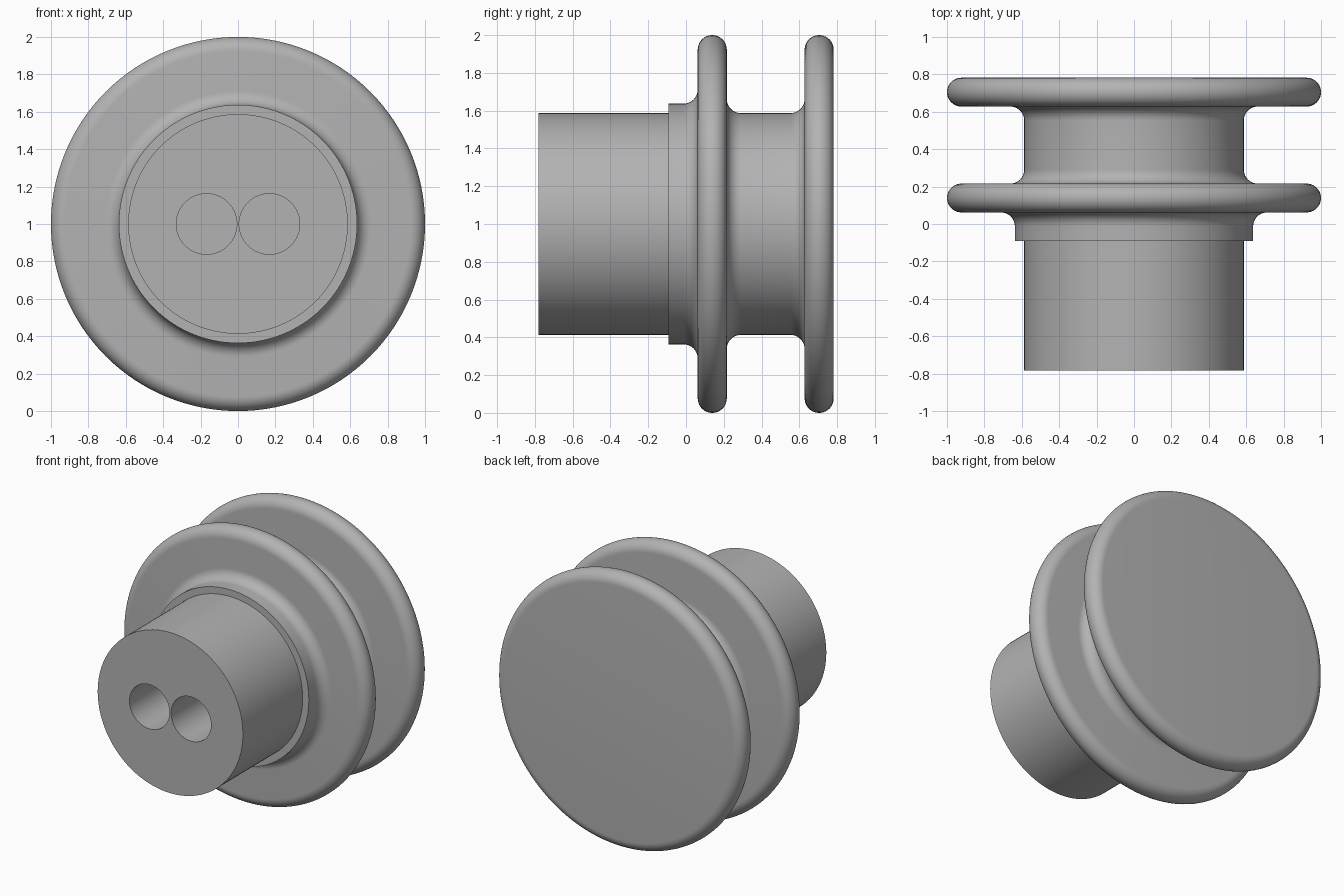
import bpy
import bmesh
import math
from mathutils import Matrix, Vector

cube = bpy.data.objects.get("Cube")
if cube:
    bpy.data.objects.remove(cube, do_unlink=True)

SEGMENTS = 128
FRONT, BACK = -0.782, 0.782
BARREL, COLLAR, RIM = 0.587, 0.637, 1.0
FLANGE = 0.154          # flange thickness
EDGE = FLANGE / 2       # full round on the flange rim
FILLET = 0.075

grey = bpy.data.materials.new("plain grey")
grey.use_nodes = True
grey.diffuse_color = (0.45, 0.45, 0.45, 1)
grey.node_tree.nodes["Principled BSDF"].inputs["Base Color"].default_value = grey.diffuse_color


def arc(y, r, radius, start, end, steps=10):
    """Points (y, r) on an arc, angles in degrees measured from +y."""
    angles = [math.radians(start + (end - start) * i / steps) for i in range(steps + 1)]
    return [(y + radius * math.cos(a), r + radius * math.sin(a)) for a in angles]


def flange_rim(y):
    return arc(y + EDGE, RIM - EDGE, EDGE, 180, 0, 20)


def fillet_up(y, r):
    """Concave curve from a cylinder up into the flange face at y."""
    return arc(y - FILLET, r + FILLET, FILLET, 270, 360)


def fillet_down(y, r):
    """Concave curve from the flange face at y down to a cylinder."""
    return arc(y + FILLET, r + FILLET, FILLET, 180, 270)


def make_object(name, bm):
    mesh = bpy.data.meshes.new(name)
    bmesh.ops.recalc_face_normals(bm, faces=bm.faces)
    bm.to_mesh(mesh)
    bm.free()
    mesh.materials.append(grey)
    obj = bpy.data.objects.new(name, mesh)
    bpy.context.collection.objects.link(obj)
    return obj


# Turned body: plug, collar, two rounded flanges and the groove between them
front_flange, rear_flange = 0.062, BACK - FLANGE
profile = [(FRONT, BARREL), (-0.092, BARREL), (-0.092, COLLAR)]
profile += fillet_up(front_flange, COLLAR) + flange_rim(front_flange)
profile += fillet_down(front_flange + FLANGE, BARREL)
profile += fillet_up(rear_flange, BARREL) + flange_rim(rear_flange)

bm = bmesh.new()
rings = []
for y, r in profile:
    turns = [math.tau * i / SEGMENTS for i in range(SEGMENTS)]
    rings.append([bm.verts.new((r * math.cos(t), y, 1 + r * math.sin(t))) for t in turns])
for a, b in zip(rings, rings[1:]):
    for i in range(SEGMENTS):
        j = (i + 1) % SEGMENTS
        bm.faces.new((a[i], a[j], b[j], b[i]))
bm.faces.new(rings[0])
bm.faces.new(rings[-1])
body = make_object("flanged_body", bm)

# Two blind holes side by side in the front face
HOLE_RADIUS, HOLE_DEPTH = 0.162, 0.8
bm = bmesh.new()
for side in (-1, 1):
    place = Matrix.Translation(Vector((side * 0.168, FRONT, 1))) @ Matrix.Rotation(math.pi / 2, 4, "X")
    bmesh.ops.create_cone(bm, cap_ends=True, segments=64, radius1=HOLE_RADIUS,
                          radius2=HOLE_RADIUS, depth=2 * HOLE_DEPTH, matrix=place)
cutter = make_object("hole_cutter", bm)
cutter.hide_render = True

cut = body.modifiers.new("holes", "BOOLEAN")
cut.operation = "DIFFERENCE"
cut.solver = "EXACT"
cut.object = cutter
bpy.ops.object.select_all(action="DESELECT")
body.select_set(True)
bpy.context.view_layer.objects.active = body
bpy.ops.object.modifier_apply(modifier=cut.name)
bpy.data.objects.remove(cutter, do_unlink=True)
bpy.ops.object.shade_smooth_by_angle(angle=math.radians(30))
